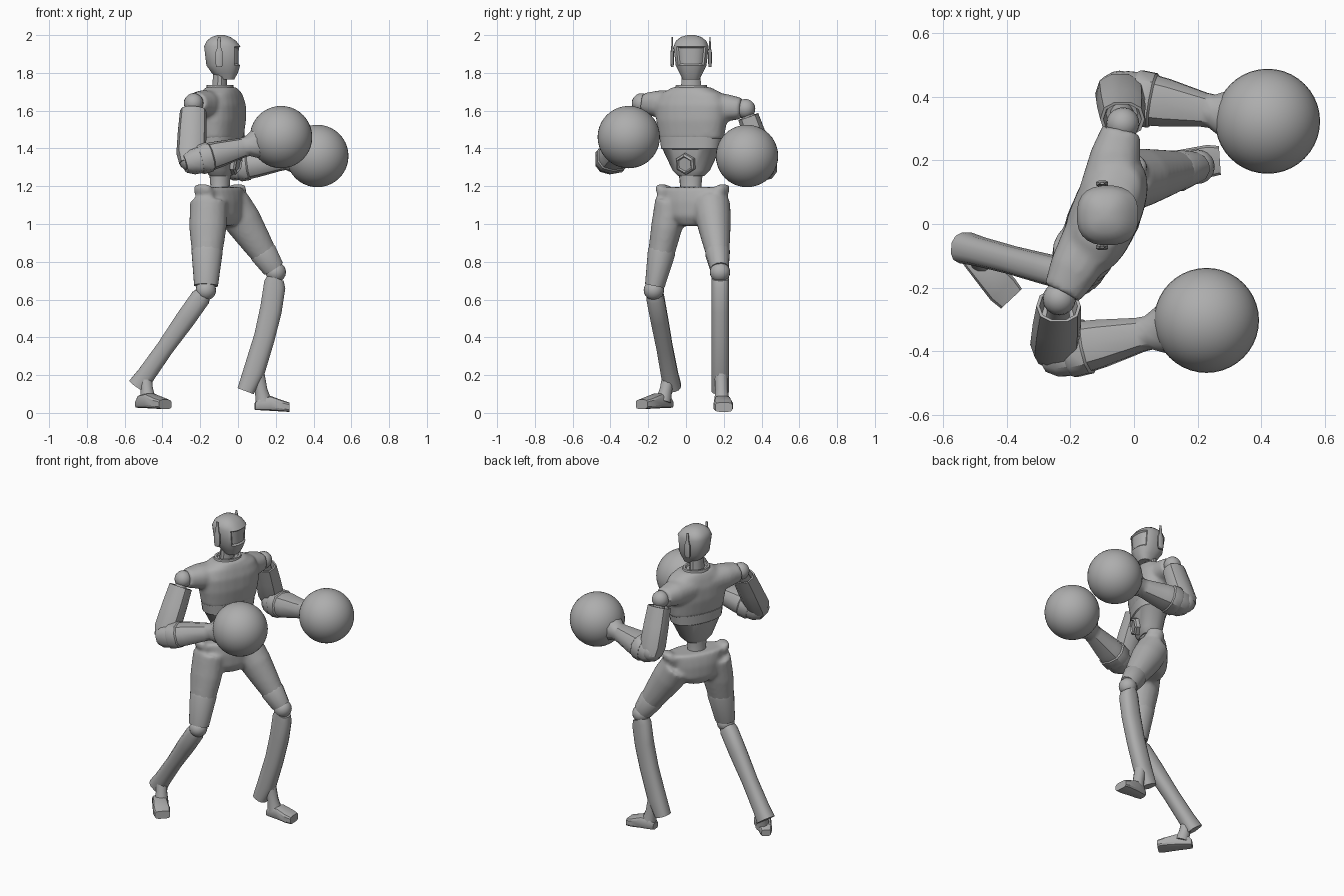
import bpy
import bmesh
import math
from mathutils import Vector, Matrix

cube = bpy.data.objects.get("Cube")
if cube:
    bpy.data.objects.remove(cube)

grey = bpy.data.materials.new("plain_grey")
grey.use_nodes = True
COLOUR = (0.42, 0.42, 0.42, 1)
grey.diffuse_color = COLOUR
grey.node_tree.nodes["Principled BSDF"].inputs["Base Color"].default_value = COLOUR

UP = Vector((0, 0, 1))
SIDE = Vector((0, 1, 0))
CHEST_SIDE = Vector((0.383, 0.924, 0))
CHEST_FRONT = Vector((0.924, -0.383, 0))
HIP_SIDE = Vector((0.5, 0.866, 0))


def loft(bm, rows, axis, side=SIDE, sides=16, power=2.0):
    """Skin rounded sections (centre, half width along side, other half width)."""
    axis = Vector(axis).normalized()
    u = (side - axis * side.dot(axis)).normalized()
    v = axis.cross(u)
    rings = []
    for centre, a, b in rows:
        ring = []
        for i in range(sides):
            t = math.tau * (i + 0.5) / sides
            c, s = math.cos(t), math.sin(t)
            p = u * math.copysign(abs(c) ** (2 / power), c) * a
            p += v * math.copysign(abs(s) ** (2 / power), s) * b
            ring.append(bm.verts.new(Vector(centre) + p))
        rings.append(ring)
    for r0, r1 in zip(rings, rings[1:]):
        for i in range(sides):
            j = (i + 1) % sides
            bm.faces.new((r0[i], r0[j], r1[j], r1[i]))
    bm.faces.new(rings[0][::-1])
    bm.faces.new(rings[-1])


def finish(name, bm, angle=38, voxel=0):
    bmesh.ops.recalc_face_normals(bm, faces=bm.faces)
    mesh = bpy.data.meshes.new(name)
    bm.to_mesh(mesh)
    bm.free()
    mesh.materials.append(grey)
    ob = bpy.data.objects.new(name, mesh)
    bpy.context.collection.objects.link(ob)
    bpy.ops.object.select_all(action="DESELECT")
    ob.select_set(True)
    bpy.context.view_layer.objects.active = ob
    if voxel:
        # Fuse overlapping volumes into one soft shell
        mod = ob.modifiers.new("fuse", "REMESH")
        mod.mode = "VOXEL"
        mod.voxel_size = voxel
        mod.use_smooth_shade = True
        soft = ob.modifiers.new("soften", "SMOOTH")
        soft.iterations = 6
    else:
        bpy.ops.object.shade_smooth_by_angle(angle=math.radians(angle))
    return ob


def along(a, b, rows):
    a, b = Vector(a), Vector(b)
    return [(a.lerp(b, t), r, s) for t, r, s in rows]


def limb(name, a, b, rows, sides=12, power=2.0):
    bm = bmesh.new()
    loft(bm, along(a, b, rows), Vector(b) - Vector(a), sides=sides, power=power)
    return finish(name, bm)


def ball(name, centre, r, segments=20):
    bm = bmesh.new()
    bmesh.ops.create_uvsphere(bm, u_segments=segments, v_segments=segments // 2,
                              radius=r, matrix=Matrix.Translation(centre))
    return finish(name, bm, 60)


def stack(rows, x, y):
    return [((x, y, z), w, d) for z, w, d in rows]


# Head with a sunken visor
bm = bmesh.new()
head = [(1.765, -0.06, 0.045, 0.04), (1.80, -0.07, 0.062, 0.07),
        (1.84, -0.078, 0.082, 0.09), (1.94, -0.083, 0.094, 0.097),
        (1.97, -0.088, 0.08, 0.078), (1.99, -0.09, 0.055, 0.05), (2.0, -0.09, 0.02, 0.02)]
loft(bm, [((x, 0.027, z), w, d) for z, x, w, d in head], UP, sides=24, power=2.5)
bmesh.ops.recalc_face_normals(bm, faces=bm.faces)
visor = [f for f in bm.faces if 1.85 < f.calc_center_median().z < 1.93 and f.normal.x > 0.55]
bmesh.ops.inset_region(bm, faces=visor, thickness=0.008, depth=-0.009)
finish("head", bm)
limb("neck", (-0.1, 0.027, 1.68), (-0.095, 0.027, 1.8), [(0, 0.058, 0.042), (1, 0.05, 0.037)])

# Ear pods with thin antennas
for name, s in (("left", 1), ("right", -1)):
    y = 0.027 + s * 0.1
    limb(name + "_ear_pod", (-0.1, y - s * 0.015, 1.885), (-0.1, y + s * 0.01, 1.885),
         [(0, 0.05, 0.02), (1, 0.045, 0.017)])
    bm = bmesh.new()
    loft(bm, stack([(1.83, 0.007, 0.016), (1.85, 0.01, 0.02), (1.91, 0.01, 0.02),
                    (1.93, 0.006, 0.012), (1.99, 0.003, 0.007)], -0.1, y), UP, sides=8, power=3)
    finish(name + "_antenna", bm)

# Chest with short sleeve stubs
LEFT_SHOULDER = Vector((-0.035, 0.315, 1.61))
RIGHT_SHOULDER = Vector((-0.235, -0.235, 1.64))
bm = bmesh.new()
loft(bm, stack([(1.45, 0.178, 0.097), (1.55, 0.195, 0.11), (1.63, 0.2, 0.108),
                (1.69, 0.17, 0.092), (1.725, 0.1, 0.075)], -0.09, 0.03),
     UP, CHEST_SIDE, 24, 2.4)
for p in (LEFT_SHOULDER, RIGHT_SHOULDER):
    core = Vector((-0.1, 0.03, 1.625))
    loft(bm, along(core, p, [(0.2, 0.08, 0.09), (0.65, 0.073, 0.08), (0.93, 0.056, 0.062)]),
         p - core, UP, 16, 2.3)
finish("chest", bm, voxel=0.011)
bm = bmesh.new()
loft(bm, stack([(1.69, 0.098, 0.076), (1.735, 0.085, 0.068), (1.735, 0.07, 0.055),
                (1.715, 0.06, 0.045)], -0.095, 0.028), UP, CHEST_SIDE, 20)
finish("collar", bm)

# Abdomen, waist and belly port
bm = bmesh.new()
loft(bm, stack([(1.255, 0.07, 0.055), (1.285, 0.1, 0.075), (1.395, 0.157, 0.092),
                (1.4, 0.165, 0.098), (1.46, 0.174, 0.1)], -0.092, 0.028),
     UP, CHEST_SIDE, 24, 2.4)
finish("abdomen", bm)
bm = bmesh.new()
loft(bm, stack([(1.1, 0.08, 0.07), (1.2, 0.058, 0.05), (1.27, 0.065, 0.055)],
               -0.095, 0.025), UP, CHEST_SIDE, 14)
finish("waist", bm)
port = Vector((-0.09, 0.03, 1.335))
tilt = CHEST_FRONT - UP * 0.2
bm = bmesh.new()
loft(bm, along(port, port + tilt, [(0.04, 0.06, 0.06), (0.095, 0.057, 0.057),
                                   (0.103, 0.045, 0.045), (0.094, 0.038, 0.038)]),
     tilt, CHEST_SIDE, 6)
finish("belly_port", bm, 20)

# Pelvis fused with both thighs
bm = bmesh.new()
loft(bm, stack([(0.99, 0.07, 0.07), (1.04, 0.15, 0.1), (1.12, 0.165, 0.102),
                (1.16, 0.17, 0.095), (1.195, 0.18, 0.085)], -0.095, 0.035),
     UP, HIP_SIDE, 24, 2.3)
for s in (1, -1):
    tip = Vector((-0.095, 0.035, 1.19)) + HIP_SIDE * s * 0.19
    loft(bm, along(tip - UP * 0.07 - HIP_SIDE * s * 0.05, tip + UP * 0.02,
                   [(0, 0.05, 0.05), (0.6, 0.045, 0.06), (1, 0.025, 0.045)]),
         UP, HIP_SIDE, 12)
LEFT_KNEE, RIGHT_KNEE = Vector((0.2, 0.18, 0.745)), Vector((-0.17, -0.17, 0.65))
left_hip, right_hip = Vector((-0.035, 0.135, 1.11)), Vector((-0.155, -0.075, 1.12))
loft(bm, along(left_hip, LEFT_KNEE, [(0, 0.1, 0.1), (0.25, 0.093, 0.1), (0.55, 0.075, 0.083),
                                     (0.92, 0.05, 0.058)]), LEFT_KNEE - left_hip)
loft(bm, along(right_hip, RIGHT_KNEE, [(0, 0.09, 0.1), (0.3, 0.083, 0.1), (0.65, 0.068, 0.078),
                                       (0.94, 0.05, 0.062)]), RIGHT_KNEE - right_hip)
finish("pelvis_and_thighs", bm, voxel=0.012)

# Knees
limb("left_knee_guard", left_hip, LEFT_KNEE, [(0.68, 0.06, 0.07), (0.72, 0.067, 0.075),
                                              (0.95, 0.05, 0.06)])
limb("right_knee_guard", right_hip, RIGHT_KNEE, [(0.52, 0.07, 0.08), (0.57, 0.076, 0.085),
                                                 (0.95, 0.054, 0.065)])
ball("left_knee", LEFT_KNEE, 0.054)
ball("right_knee", RIGHT_KNEE, 0.054)

# Shins, cut square above the heel
limb("right_shin", RIGHT_KNEE, (-0.53, -0.075, 0.14),
     [(0.03, 0.04, 0.042), (0.08, 0.048, 0.054), (0.3, 0.047, 0.054), (0.6, 0.044, 0.047),
      (0.88, 0.046, 0.05), (1, 0.05, 0.056)], power=2.5)
bm = bmesh.new()
shin = [(0.2, 0.715, 0.045), (0.195, 0.68, 0.06), (0.175, 0.55, 0.06), (0.14, 0.4, 0.057),
        (0.085, 0.22, 0.058), (0.04, 0.115, 0.046)]
loft(bm, [((x, 0.182, z), 0.047, r) for x, z, r in shin], (-0.3, 0, -0.8), power=2.5)
finish("left_shin", bm)

# Ankles and wedge feet
feet = (("left", (0.105, 0.185, 0.21), (0.135, 0.19, 0.06), (0.09, 0.188, 0), (0.27, 0.2, -0.01)),
        ("right", (-0.495, -0.085, 0.22), (-0.475, -0.12, 0.06), (-0.525, -0.085, 0.012),
         (-0.385, -0.235, 0.005)))
for name, top, low, heel, toe in feet:
    limb(name + "_ankle", top, low, [(0, 0.036, 0.036), (0.6, 0.034, 0.034), (1, 0.042, 0.045)])
    rows = along(heel, toe, [(0, 0.028, 0.02), (0.12, 0.038, 0.034), (0.45, 0.045, 0.04),
                             (0.8, 0.052, 0.03), (1, 0.046, 0.025)])
    lifted = [(c + UP * (h + 0.015), w, h) for c, w, h in rows]
    bm = bmesh.new()
    loft(bm, lifted, (Vector(toe) - Vector(heel)) * Vector((1, 1, 0)),
         SIDE if name == "left" else Vector((1, 1, 0)), 12, 4)
    finish(name + "_foot", bm, 30)

# Arms: shoulder ball, open sleeve, elbow, flared forearm and round glove
arms = (("left", LEFT_SHOULDER, (-0.045, 0.42, 1.31), (-0.035, 0.405, 1.30), (0.42, 0.323, 1.36)),
        ("right", RIGHT_SHOULDER, (-0.25, -0.395, 1.34), (-0.245, -0.405, 1.33),
         (0.228, -0.303, 1.46)))
for name, shoulder, elbow, fore, glove in arms:
    ball(name + "_shoulder", shoulder, 0.052)
    limb(name + "_inner_arm", shoulder, elbow, [(0, 0.036, 0.036), (1, 0.04, 0.04)])
    limb(name + "_sleeve", shoulder, elbow,
         [(0.3, 0.04, 0.05), (0.14, 0.05, 0.06), (0.14, 0.058, 0.07), (0.5, 0.062, 0.076),
          (0.9, 0.066, 0.078), (1.08, 0.055, 0.06)], 10, 2.4)
    ball(name + "_elbow", elbow, 0.062)
    limb(name + "_forearm", fore, glove,
         [(-0.08, 0.055, 0.05), (0, 0.08, 0.07), (0.15, 0.086, 0.076), (0.3, 0.078, 0.07),
          (0.56, 0.056, 0.053), (0.62, 0.055, 0.052), (0.74, 0.085, 0.085)], 10, 2.4)
    limb(name + "_cuff", fore, glove, [(0.08, 0.085, 0.076), (0.1, 0.091, 0.081),
                                       (0.2, 0.09, 0.08), (0.22, 0.08, 0.07)], 10, 2.4)
    ball(name + "_glove", glove, 0.165, 40)
